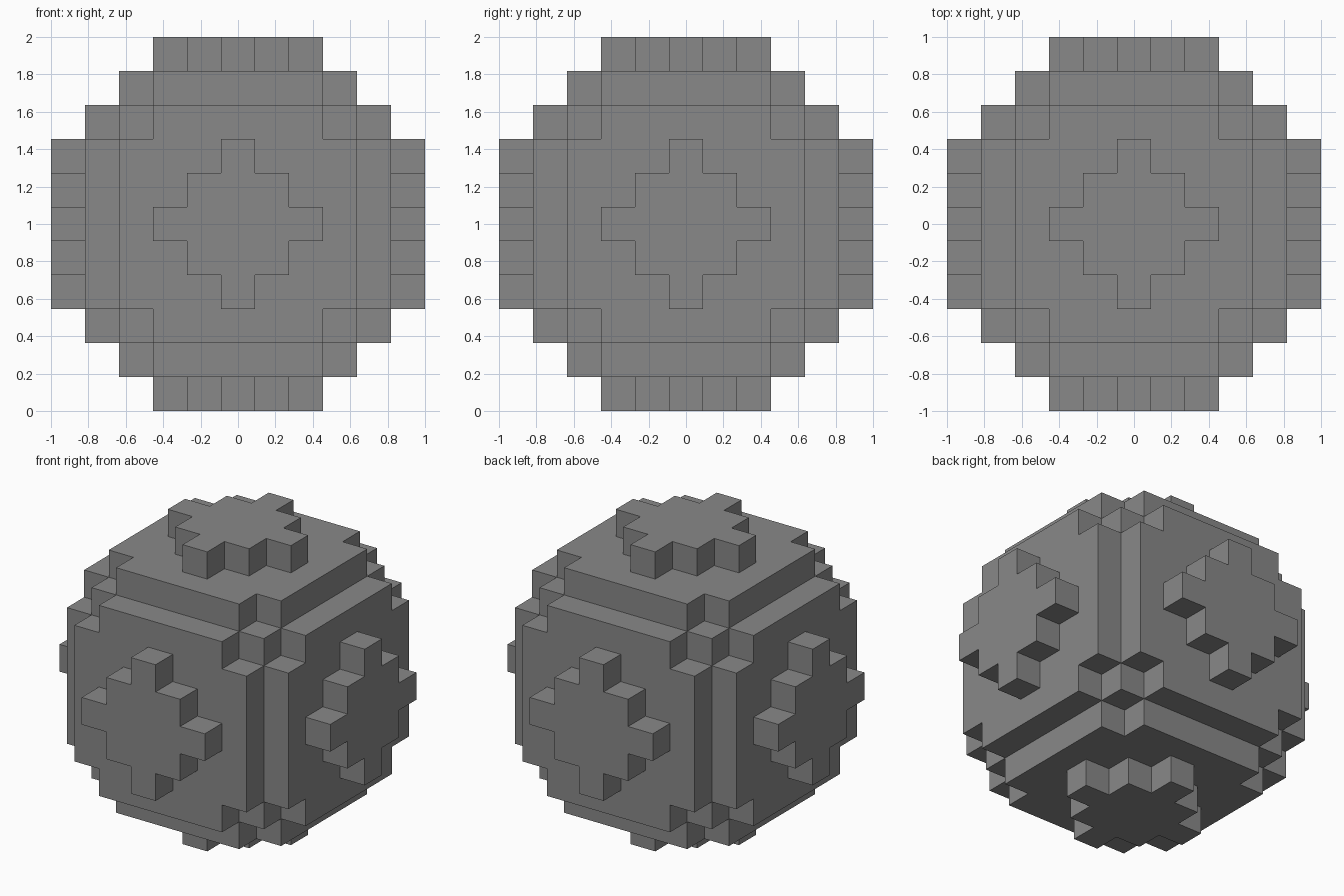
import bpy
import bmesh
from mathutils import Vector

if "Cube" in bpy.data.objects:
    bpy.data.objects.remove(bpy.data.objects["Cube"], do_unlink=True)

REACH = 5                      # blocks from the centre to the outermost layer
SIZE = 2 / (2 * REACH + 1)     # edge length of one block
LIMIT = 29                     # squared radius of the ball, in blocks
CENTRE = Vector((0, 0, 1))


def is_solid(cell):
    return cell.length_squared < LIMIT + 0.5


def add_side(bm, cell, axis, sign):
    """Add the square on one side of a block, wound to face outward."""
    normal, u, v = Vector(), Vector(), Vector()
    normal[axis] = sign
    u[(axis + 1) % 3] = sign
    v[(axis + 2) % 3] = 1
    corners = [(-1, -1), (1, -1), (1, 1), (-1, 1)]
    bm.faces.new([
        bm.verts.new(CENTRE + SIZE * (cell + (normal + a * u + b * v) / 2))
        for a, b in corners
    ])


# Gray stone
stone = bpy.data.materials.new("gray_stone")
stone.use_nodes = True
gray = (0.25, 0.25, 0.25, 1)
stone.diffuse_color = gray
stone.node_tree.nodes["Principled BSDF"].inputs["Base Color"].default_value = gray

# Stepped ball: only the outer sides of its blocks
bm = bmesh.new()
span = range(-REACH, REACH + 1)
for cell in (Vector((x, y, z)) for x in span for y in span for z in span):
    if not is_solid(cell):
        continue
    for axis in range(3):
        for sign in (-1, 1):
            neighbour = cell.copy()
            neighbour[axis] += sign
            if not is_solid(neighbour):
                add_side(bm, cell, axis, sign)

# Weld the squares and merge the flat areas
bmesh.ops.remove_doubles(bm, verts=bm.verts, dist=SIZE / 100)
bmesh.ops.dissolve_limit(bm, angle_limit=0.01, verts=bm.verts, edges=bm.edges)

mesh = bpy.data.meshes.new("stepped_ball")
bm.to_mesh(mesh)
bm.free()
mesh.materials.append(stone)
ball = bpy.data.objects.new("stepped_ball", mesh)
bpy.context.collection.objects.link(ball)
